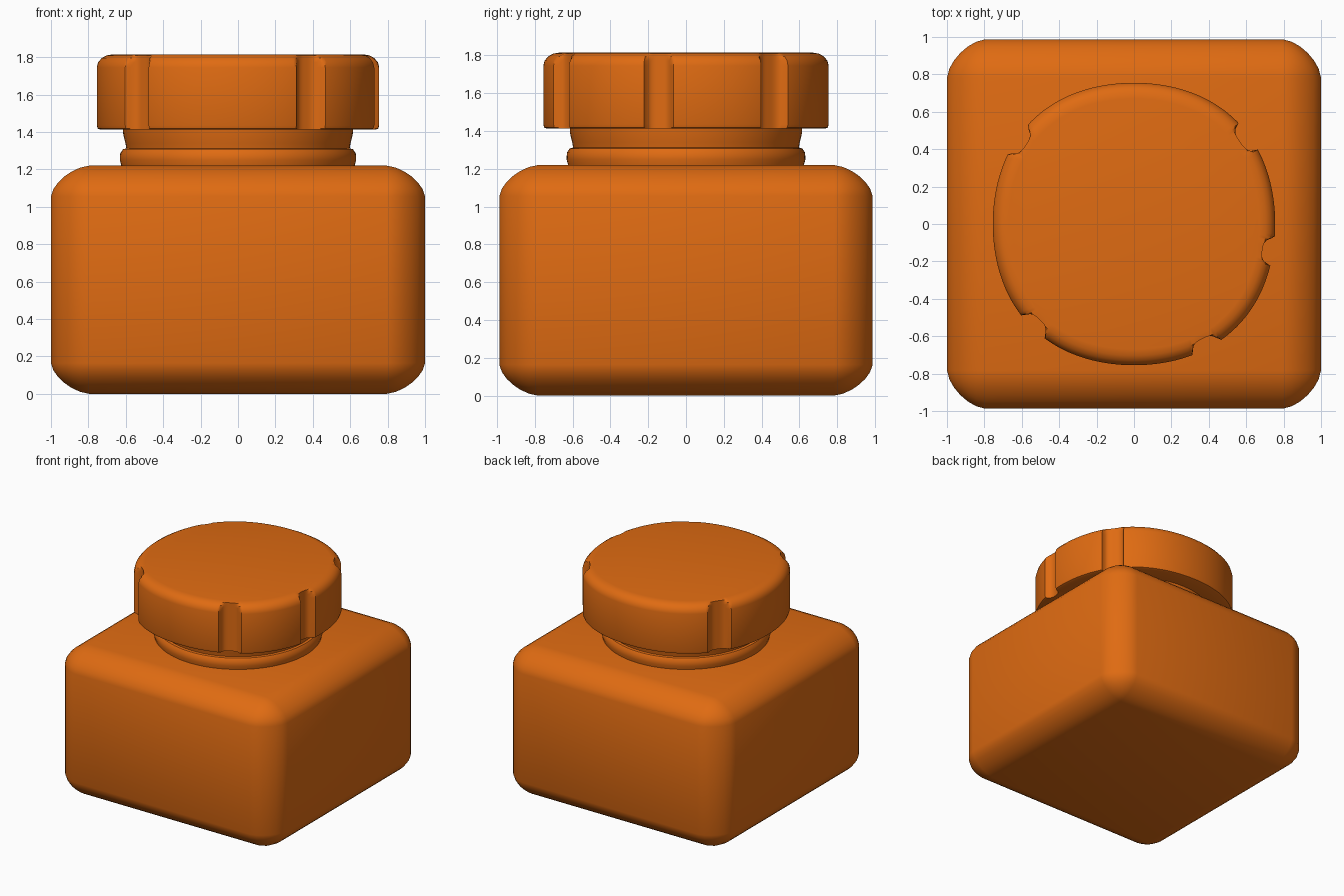
import bpy, bmesh, math
from mathutils import Vector

if "Cube" in bpy.data.objects:
    bpy.data.objects.remove(bpy.data.objects["Cube"])

orange = bpy.data.materials.new("orange")
orange.diffuse_color = (0.74, 0.147, 0.006, 1)
orange.use_nodes = True
orange.node_tree.nodes["Principled BSDF"].inputs["Base Color"].default_value = orange.diffuse_color


def finish(name, bm, angle=35):
    """Turn a bmesh into a smooth-shaded orange object."""
    bmesh.ops.recalc_face_normals(bm, faces=bm.faces)
    me = bpy.data.meshes.new(name)
    bm.to_mesh(me)
    bm.free()
    me.materials.append(orange)
    ob = bpy.data.objects.new(name, me)
    bpy.context.collection.objects.link(ob)
    bpy.ops.object.select_all(action='DESELECT')
    ob.select_set(True)
    bpy.context.view_layer.objects.active = ob
    bpy.ops.object.shade_smooth_by_angle(angle=math.radians(angle))
    return ob


def lathe(name, profile, steps, radius=lambda r, a: r):
    """Closed solid of stacked rings; radius() may reshape each ring by angle."""
    bm = bmesh.new()
    rings = []
    for r, z in profile:
        ring = []
        for i in range(steps):
            a = 2 * math.pi * i / steps
            q = radius(r, a)
            ring.append(bm.verts.new((q * math.cos(a), q * math.sin(a), z)))
        rings.append(ring)
    for lo, hi in zip(rings, rings[1:]):
        for i in range(steps):
            j = (i + 1) % steps
            bm.faces.new((lo[i], lo[j], hi[j], hi[i]))
    bm.faces.new(rings[0][::-1])
    bm.faces.new(rings[-1])
    return finish(name, bm)


# Jar body: box with wide soft bevels, flattened a little in height
bm = bmesh.new()
bmesh.ops.create_cube(bm, size=1)
squash = 0.8
bmesh.ops.scale(bm, verts=bm.verts, vec=Vector((2.0, 1.975, 1.22 / squash)))
bmesh.ops.bevel(bm, geom=bm.edges[:], offset=0.205, segments=6,
                profile=0.42, affect='EDGES', clamp_overlap=True)
bmesh.ops.scale(bm, verts=bm.verts, vec=Vector((1, 1, squash)))
bmesh.ops.translate(bm, verts=bm.verts, vec=Vector((0, 0, 0.61)))
finish("jar_body", bm)

# Neck with a rounded collar at its foot
lathe("neck", [(0.62, 1.19), (0.625, 1.225), (0.632, 1.25), (0.63, 1.285),
               (0.615, 1.308), (0.597, 1.312), (0.602, 1.34), (0.614, 1.39),
               (0.616, 1.44)], 96)

# Screw cap: slightly squarish disc with five irregular grip grooves
GROOVES = [(-11.4, 5.6), (37.5, 6.5), (144, 6.2), (225.5, 5.8), (300.5, 5.8)]


def cap_radius(r, a):
    bulge = 0.022 * math.sin(2 * a) ** 2
    full = 0.755 + bulge
    limit = full
    for centre, half in GROOVES:
        d = (math.degrees(a) - centre + 180) % 360 - 180
        if abs(d) < half:
            limit = full - 0.058 * math.sqrt(1 - (abs(d) / half) ** 3)
    return min(r + bulge, limit)


lathe("cap", [(0.60, 1.412), (0.735, 1.412), (0.75, 1.418), (0.755, 1.435),
              (0.755, 1.745), (0.748, 1.772), (0.729, 1.795), (0.704, 1.809),
              (0.67, 1.815)], 360, cap_radius)
